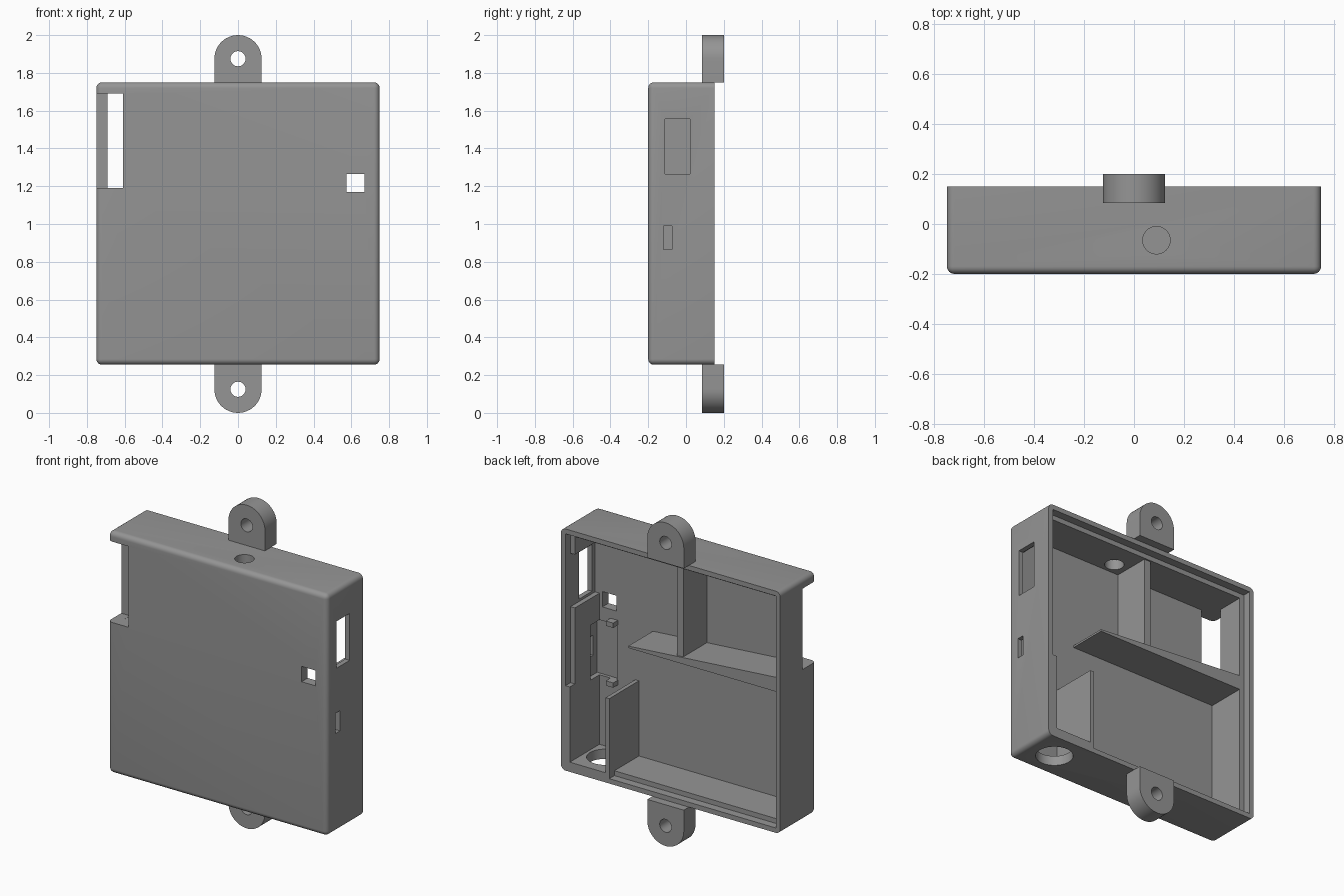
import bpy, bmesh, math

if "Cube" in bpy.data.objects:
    bpy.data.objects.remove(bpy.data.objects["Cube"])

grey = bpy.data.materials.new("plain grey")
grey.diffuse_color = (0.30, 0.30, 0.30, 1)
grey.use_nodes = True
grey.node_tree.nodes["Principled BSDF"].inputs["Base Color"].default_value = grey.diffuse_color


def make(name, bm):
    bmesh.ops.recalc_face_normals(bm, faces=bm.faces)
    me = bpy.data.meshes.new(name)
    bm.to_mesh(me)
    bm.free()
    me.materials.append(grey)
    ob = bpy.data.objects.new(name, me)
    bpy.context.collection.objects.link(ob)
    return ob


def box(name, x0, x1, y0, y1, z0, z1):
    bm = bmesh.new()
    bmesh.ops.create_cube(bm, size=1)
    for v in bm.verts:
        v.co = ((x0 + x1) / 2 + v.co.x * (x1 - x0),
                (y0 + y1) / 2 + v.co.y * (y1 - y0),
                (z0 + z1) / 2 + v.co.z * (z1 - z0))
    return make(name, bm)


def prism(name, outline, y0, y1):
    """Extrude an (x, z) outline along y."""
    bm = bmesh.new()
    f = bm.faces.new([bm.verts.new((x, y0, z)) for x, z in outline])
    r = bmesh.ops.extrude_face_region(bm, geom=[f])
    for v in r["geom"]:
        if isinstance(v, bmesh.types.BMVert):
            v.co.y = y1
    return make(name, bm)


def circle(cx, cz, r, n=48):
    return [(cx + r * math.cos(2 * math.pi * i / n),
             cz + r * math.sin(2 * math.pi * i / n)) for i in range(n)]


def upright_cylinder(name, x, y, r, z0, z1):
    bm = bmesh.new()
    bmesh.ops.create_cone(bm, cap_ends=True, segments=48, radius1=r, radius2=r, depth=z1 - z0)
    bmesh.ops.translate(bm, verts=bm.verts, vec=(x, y, (z0 + z1) / 2))
    return make(name, bm)


def cut(target, cutter):
    bpy.context.view_layer.objects.active = target
    m = target.modifiers.new("cut", 'BOOLEAN')
    m.operation, m.solver, m.object = 'DIFFERENCE', 'EXACT', cutter
    bpy.ops.object.modifier_apply(modifier=m.name)
    bpy.data.objects.remove(cutter)


def smooth(ob):
    bpy.ops.object.select_all(action='DESELECT')
    ob.select_set(True)
    bpy.context.view_layer.objects.active = ob
    bpy.ops.object.shade_smooth_by_angle(angle=math.radians(30))


# Case shell: rounded everywhere except around the open back
case = box("case", -0.75, 0.75, -0.2, 0.15, 0.255, 1.75)
bm = bmesh.new()
bm.from_mesh(case.data)
edges = [e for e in bm.edges if not all(v.co.y > 0.1 for v in e.verts)]
bmesh.ops.bevel(bm, geom=edges, offset=0.03, segments=6, profile=0.5, affect='EDGES')
bm.to_mesh(case.data)
bm.free()

for b in [
    (-0.69, 0.69, -0.14, 0.3, 0.315, 1.69),      # main cavity
    (-0.72, 0.72, 0.10, 0.31, 0.78, 1.72),       # lid recess, upper
    (-0.72, 0.42, 0.10, 0.32, 0.285, 0.90),      # lid recess, lower
    (0.60, 0.72, -0.14, 0.33, 1.25, 1.58),       # thinned wall behind side window
    (0.57, 0.72, -0.16, -0.05, 0.745, 1.085),    # pocket behind side slot
    (-0.9, -0.61, -0.3, -0.07, 1.19, 1.69),      # corner notch
    (0.575, 0.67, -0.3, 0.0, 1.17, 1.265),       # square front window
    (0.60, 0.9, -0.11, 0.02, 1.265, 1.555),      # side window
    (0.60, 0.9, -0.12, -0.075, 0.865, 0.99),     # side slot
]:
    cut(case, box("cutter", *b))
cut(case, upright_cylinder("cutter", 0.09, -0.065, 0.055, 1.6, 1.9))
cut(case, upright_cylinder("cutter", 0.566, -0.02, 0.105, 0.1, 0.4))
smooth(case)

# Inner partitions
box("lower_rib", 0.42, 0.445, -0.15, 0.15, 0.27, 0.78)
box("upper_partition", -0.045, 0.0, -0.15, 0.09, 1.12, 1.70)
prism("tapered_shelf", [(-0.70, 1.10), (0.325, 1.10), (0.325, 1.112), (-0.70, 1.19)], -0.15, 0.10)

# Small pegs above and below the pocket
for name, z in (("lower_peg", 0.73), ("upper_peg", 1.10)):
    box(name, 0.565, 0.615, -0.15, -0.095, z - 0.015, z + 0.015)

# Mounting tabs with screw holes
for name, zc, s, base in (("top_tab", 1.875, 1, 1.75), ("bottom_tab", 0.125, -1, 0.255)):
    arc = [(0.125 * math.cos(math.pi * i / 24), zc + s * 0.125 * math.sin(math.pi * i / 24))
           for i in range(25)]
    tab = prism(name, arc + [(-0.125, base), (0.125, base)], 0.085, 0.2)
    cut(tab, prism("cutter", circle(0, zc, 0.04), 0.0, 0.3))
    smooth(tab)
